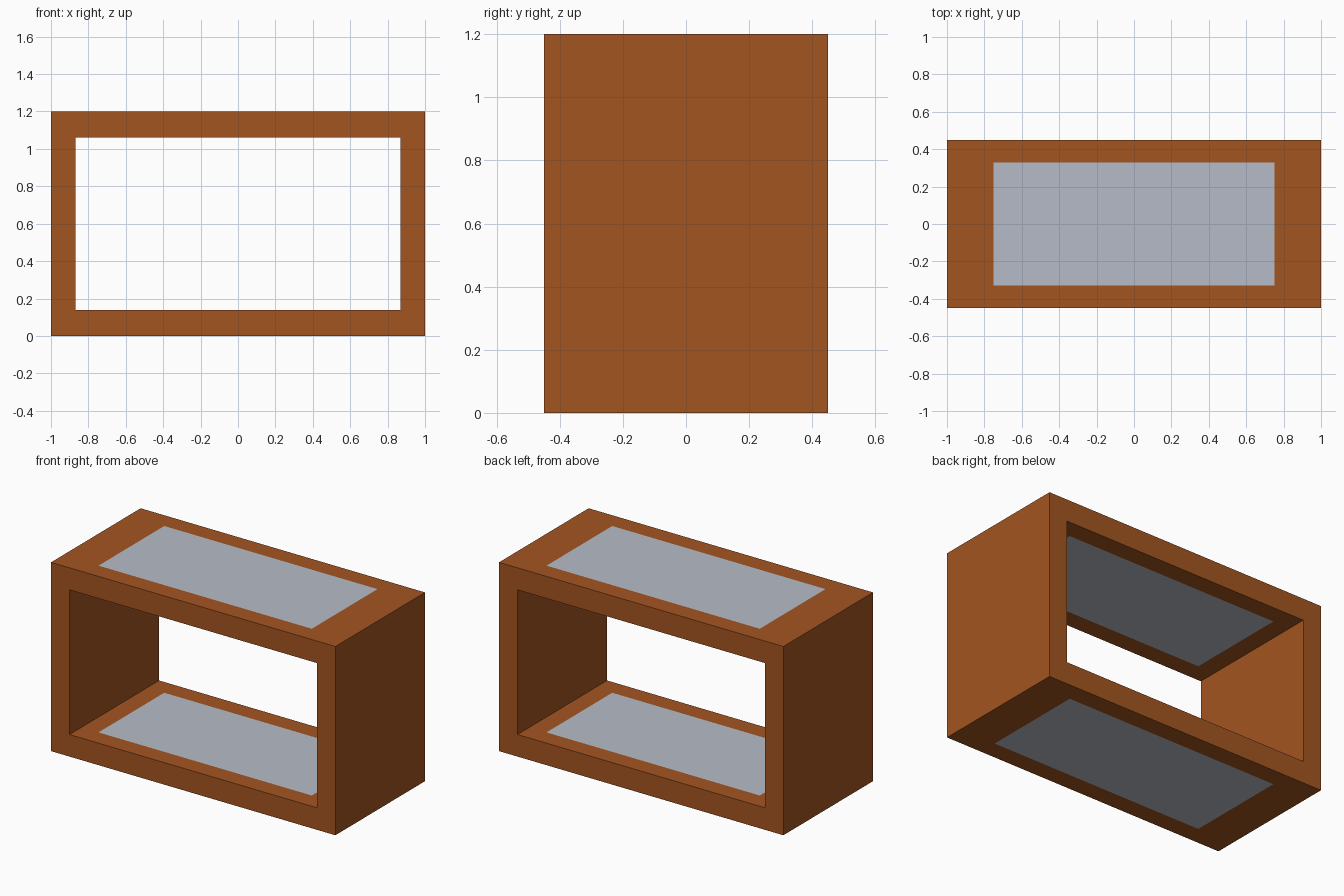
import bpy, bmesh

if "Cube" in bpy.data.objects:
    bpy.data.objects.remove(bpy.data.objects["Cube"])

W, D, H = 1.0, 0.45, 1.2            # half width, half depth, height
IW, Z0, Z1 = 0.87, 0.14, 1.06       # opening half width, bottom, top
PW, PD = 0.75, 0.33                 # grey panel half size


def material(name, rgb):
    m = bpy.data.materials.new(name)
    m.diffuse_color = (*rgb, 1)
    m.use_nodes = True
    m.node_tree.nodes["Principled BSDF"].inputs["Base Color"].default_value = m.diffuse_color
    return m


bm = bmesh.new()

# Open rectangular frame: outer and inner loops at front and back
outer = [(-W, 0), (W, 0), (W, H), (-W, H)]
inner = [(-IW, Z0), (IW, Z0), (IW, Z1), (-IW, Z1)]


def loop(points, y):
    return [bm.verts.new((x, y, z)) for x, z in points]


fo, fi, bo, bi = loop(outer, -D), loop(inner, -D), loop(outer, D), loop(inner, D)
for a, b in ((fo, fi), (fi, bi), (bi, bo), (bo, fo)):
    for i in range(4):
        j = (i + 1) % 4
        bm.faces.new((a[i], a[j], b[j], b[i]))
bmesh.ops.recalc_face_normals(bm, faces=bm.faces)

# Flush grey panels on both sides of the top and bottom boards
for f in [f for f in bm.faces if abs(f.normal.z) > 0.9]:
    bmesh.ops.inset_individual(bm, faces=[f], thickness=0.1)
    f.material_index = 1
    for v in f.verts:
        v.co.x = PW if v.co.x > 0 else -PW
        v.co.y = PD if v.co.y > 0 else -PD

# Merge the mitred corners' flat faces' normals and output
bm.normal_update()
mesh = bpy.data.meshes.new("table_frame")
bm.to_mesh(mesh)
bm.free()
mesh.materials.append(material("wood", (0.37, 0.09, 0.015)))
mesh.materials.append(material("panel_grey", (0.47, 0.5, 0.57)))
bpy.context.collection.objects.link(bpy.data.objects.new("table_frame", mesh))
